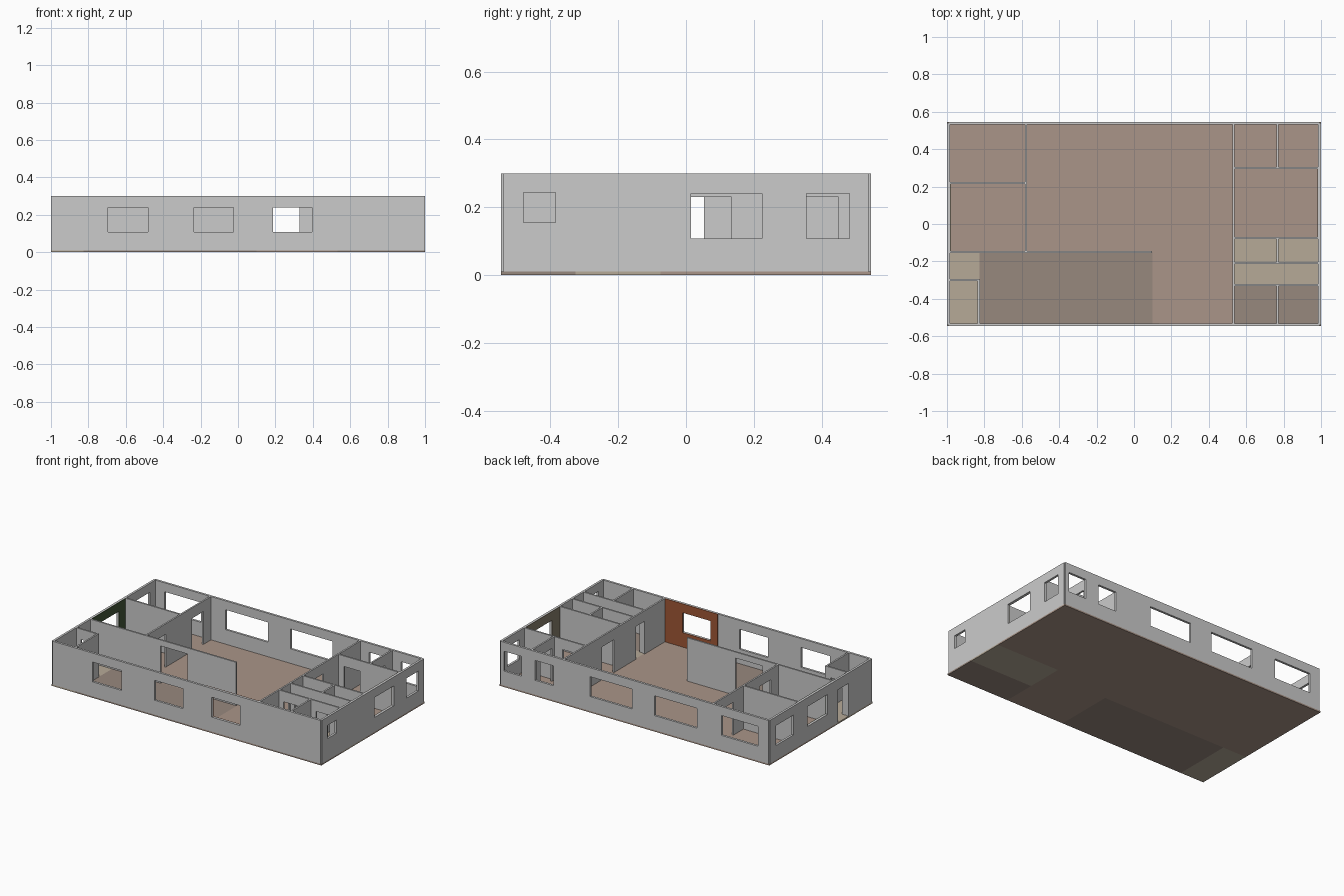
import bpy, bmesh
from mathutils import Vector

if "Cube" in bpy.data.objects:
    bpy.data.objects.remove(bpy.data.objects["Cube"])

Z0, Z1 = 0.01, 0.30          # floor top, wall top
HX, HY = 1.0, 0.5465         # half footprint
TO, TI = 0.015, 0.011        # outer / inner wall thickness
WZ = (0.107, 0.24)           # window sill and head
DZ = (Z0, 0.23)              # door opening


def material(name, rgb):
    m = bpy.data.materials.new(name)
    m.diffuse_color = (*[c ** 2.2 for c in rgb], 1)
    m.use_nodes = True
    m.node_tree.nodes["Principled BSDF"].inputs["Base Color"].default_value = m.diffuse_color
    return m


MAIN = material("main_floor", (0.66, 0.58, 0.53))
DARK = material("dark_floor", (0.59, 0.53, 0.49))
TAN = material("tan_floor", (0.71, 0.66, 0.59))
BROWN = material("rust_paint", (0.62, 0.34, 0.22))
GREEN = material("green_paint", (0.27, 0.34, 0.23))
TAUPE = material("taupe_paint", (0.53, 0.49, 0.42))


def finish(name, bm, mat=None):
    bmesh.ops.recalc_face_normals(bm, faces=bm.faces)
    me = bpy.data.meshes.new(name)
    bm.to_mesh(me)
    bm.free()
    ob = bpy.data.objects.new(name, me)
    bpy.context.collection.objects.link(ob)
    if mat:
        me.materials.append(mat)
    return ob


def wall(name, axis, pos, a, b, openings=(), t=TI, mat=None):
    """Wall running along axis from a to b, centred on pos; openings are (u0, u1, (z0, z1))."""
    us = sorted({a, b, *[u for o in openings for u in o[:2]]})
    zs = sorted({Z0, Z1, *[z for o in openings for z in o[2]]})
    bm = bmesh.new()

    def vert(u, z):
        return bm.verts.new((u, pos - t / 2, z) if axis == 'x' else (pos - t / 2, u, z))

    for u0, u1 in zip(us, us[1:]):
        for z0, z1 in zip(zs, zs[1:]):
            u, z = (u0 + u1) / 2, (z0 + z1) / 2
            if any(o[0] < u < o[1] and o[2][0] < z < o[2][1] for o in openings):
                continue
            bm.faces.new([vert(u0, z0), vert(u1, z0), vert(u1, z1), vert(u0, z1)])
    bmesh.ops.remove_doubles(bm, verts=bm.verts, dist=1e-5)
    ext = bmesh.ops.extrude_face_region(bm, geom=bm.faces[:], use_keep_orig=True)
    move = Vector((0, t, 0) if axis == 'x' else (t, 0, 0))
    bmesh.ops.translate(bm, vec=move,
                        verts=[g for g in ext["geom"] if isinstance(g, bmesh.types.BMVert)])
    bmesh.ops.recalc_face_normals(bm, faces=bm.faces)
    bmesh.ops.dissolve_limit(bm, angle_limit=0.02, verts=bm.verts, edges=bm.edges)
    return finish(name, bm, mat)


def slab(name, x0, x1, y0, y1, mat):
    bm = bmesh.new()
    bmesh.ops.create_cube(bm, size=1)
    bmesh.ops.scale(bm, vec=(x1 - x0, y1 - y0, Z0), verts=bm.verts)
    bmesh.ops.translate(bm, vec=((x0 + x1) / 2, (y0 + y1) / 2, Z0 / 2), verts=bm.verts)
    return finish(name, bm, mat)


# Floor slabs
slab("lounge_floor", -HX, 0.10, -0.15, HY, MAIN)
slab("hall_floor", 0.10, 0.532, -HY, HY, MAIN)
slab("bedroom_floor", 0.532, HX, -0.075, HY, MAIN)
slab("bath_floor", 0.532, HX, -0.326, -0.075, TAN)
slab("store_floor", 0.532, HX, -HY, -0.326, DARK)
slab("kitchen_floor", -0.825, 0.10, -HY, -0.15, DARK)
slab("entry_floor", -HX, -0.825, -HY, -0.15, TAN)

# Outer walls, centre line to centre line so the corners stay notched
cx, cy = HX - TO / 2, HY - TO / 2
front_win = [(-0.695, -0.48, WZ), (-0.235, -0.025, WZ), (0.187, 0.396, WZ)]
back_win = [(-0.918, -0.645, WZ), (-0.465, -0.148, WZ), (0.017, 0.328, WZ),
            (0.60, 0.735, WZ), (0.835, 0.968, WZ)]
right_win = [(-0.48, -0.385, (0.155, 0.243)), (0.015, 0.224, WZ), (0.356, 0.482, WZ)]
left_open = [(0.29, 0.475, WZ), (-0.07, 0.143, WZ), (-0.29, -0.18, DZ)]
wall("front_wall", 'x', -cy, -cx, cx, front_win, TO)
wall("back_wall", 'x', cy, -cx, cx, back_win, TO)
wall("right_wall", 'y', cx, -cy, cy, right_win, TO)
wall("left_wall", 'y', -cx, -cy, cy, left_open, TO)

# Left wing partitions
ix, iy = cx, cy
wall("left_wing_wall", 'y', -0.578, -0.15, iy, [(-0.065, 0.053, DZ), (0.33, 0.45, DZ)])
wall("left_room_divider", 'x', 0.219, -ix, -0.578)
wall("kitchen_wall", 'x', -0.15, -ix, 0.095, [(-0.465, -0.265, (Z0, 0.26))])
wall("closet_back_wall", 'x', -0.30, -ix, -0.825, [(-0.95, -0.865, DZ)])
wall("closet_side_wall", 'y', -0.83, -iy, -0.30)

# Right wing partitions
wall("right_wing_wall", 'y', 0.532, -iy, iy, [(0.01, 0.135, DZ), (-0.315, -0.22, DZ)])
pair = [(0.57, 0.67, DZ), (0.81, 0.91, DZ)]
for name, y, doors in [("bedroom_back_wall", 0.30, [(0.58, 0.70, DZ)]),
                       ("bedroom_front_wall", -0.075, []),
                       ("corridor_back_wall", -0.208, pair),
                       ("corridor_front_wall", -0.326, pair)]:
    wall(name, 'x', y, 0.532, ix, doors)
for name, a, b, doors in [("back_room_divider", 0.30, iy, [(0.33, 0.45, DZ)]),
                          ("bath_divider", -0.208, -0.075, []),
                          ("store_divider", -iy, -0.326, [])]:
    wall(name, 'y', 0.768, a, b, doors)

# Painted accent panels on the inner wall faces
P = 0.003
wall("rust_panel", 'x', -HY + TO + P / 2, 0.135, 0.527, front_win[2:], P, BROWN)
wall("green_panel", 'y', -HX + TO + P / 2, -0.145, 0.214, left_open[1:2], P, GREEN)
wall("taupe_panel", 'y', HX - TO - P / 2, -0.07, 0.295, right_win[1:2], P, TAUPE)
